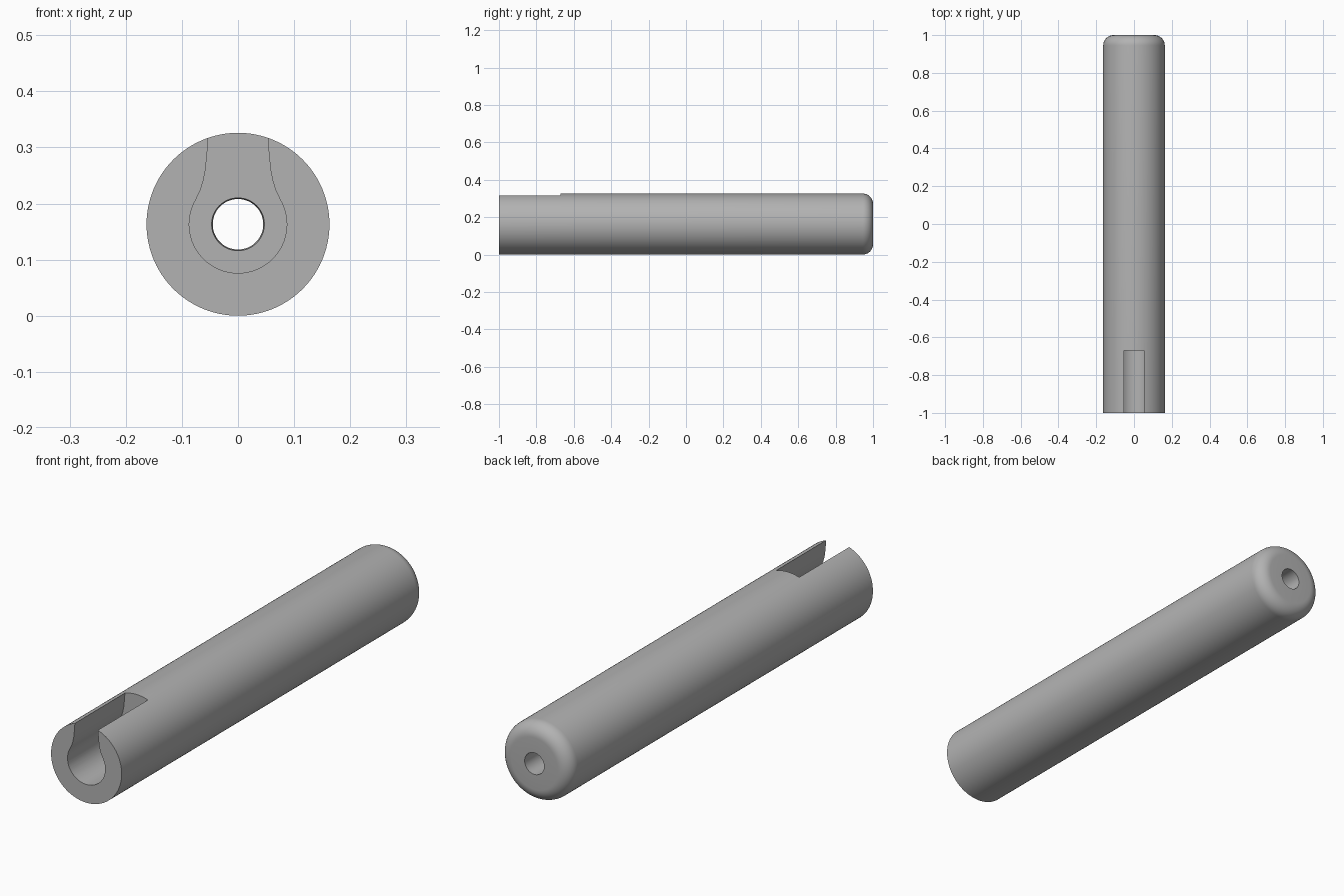
import bpy, bmesh
from math import sin, cos, pi, radians
from mathutils import Vector

RADIUS = 0.163
BORE = 0.045
ROUND = 0.055
SLOT_END = -0.67
KEY_RADIUS = 0.087

if "Cube" in bpy.data.objects:
    bpy.data.objects.remove(bpy.data.objects["Cube"], do_unlink=True)

grey = bpy.data.materials.new("plain grey")
grey.use_nodes = True
colour = (0.45, 0.45, 0.45, 1)
grey.diffuse_color = colour
grey.node_tree.nodes["Principled BSDF"].inputs["Base Color"].default_value = colour


def make_object(name, bm):
    bmesh.ops.recalc_face_normals(bm, faces=bm.faces)
    mesh = bpy.data.meshes.new(name)
    bm.to_mesh(mesh)
    bm.free()
    mesh.materials.append(grey)
    obj = bpy.data.objects.new(name, mesh)
    bpy.context.collection.objects.link(obj)
    return obj


# Hollow rod: a closed (radius, y) profile spun about its long axis
profile = [(BORE + 0.002, -1), (RADIUS, -1)]
for i in range(11):
    a = i * pi / 20
    profile.append((RADIUS - ROUND + ROUND * cos(a), 1 - ROUND + ROUND * sin(a)))
profile += [(BORE, 1), (BORE, SLOT_END + 0.02), (BORE + 0.002, SLOT_END)]

bm = bmesh.new()
verts = [bm.verts.new((0, y, RADIUS + r)) for r, y in profile]
edges = [bm.edges.new((v, verts[i - 1])) for i, v in enumerate(verts)]
bmesh.ops.spin(bm, geom=verts + edges, cent=(0, 0, RADIUS), axis=(0, 1, 0),
               angle=2 * pi, steps=96, use_merge=True)
bmesh.ops.remove_doubles(bm, verts=bm.verts, dist=0.00001)
rod = make_object("rod", bm)

# Keyhole cutter: round pocket with a flared neck open at the top
neck = [(0.053, 0.36), (0.053, 0.32), (0.055, 0.29), (0.058, 0.26),
        (0.062, 0.24), (0.067, 0.224)]
arc = []
for i in range(49):
    a = radians(30 - 240 * i / 48)
    arc.append((KEY_RADIUS * cos(a), RADIUS + KEY_RADIUS * sin(a)))
outline = neck + arc + [(-x, z) for x, z in reversed(neck)]

bm = bmesh.new()
face = bm.faces.new([bm.verts.new((x, -1.1, z)) for x, z in outline])
extruded = bmesh.ops.extrude_face_region(bm, geom=[face], use_keep_orig=True)
moved = [g for g in extruded["geom"] if isinstance(g, bmesh.types.BMVert)]
bmesh.ops.translate(bm, verts=moved, vec=Vector((0, SLOT_END + 1.1, 0)))
cutter = make_object("keyhole_cutter", bm)
cutter.hide_render = True

# Cut the keyhole slot into the front end
cut = rod.modifiers.new("keyhole", "BOOLEAN")
cut.operation = "DIFFERENCE"
cut.solver = "EXACT"
cut.object = cutter
bpy.ops.object.select_all(action="DESELECT")
bpy.context.view_layer.objects.active = rod
rod.select_set(True)
bpy.ops.object.modifier_apply(modifier=cut.name)
bpy.data.objects.remove(cutter, do_unlink=True)
bpy.ops.object.shade_smooth_by_angle(angle=radians(30))
